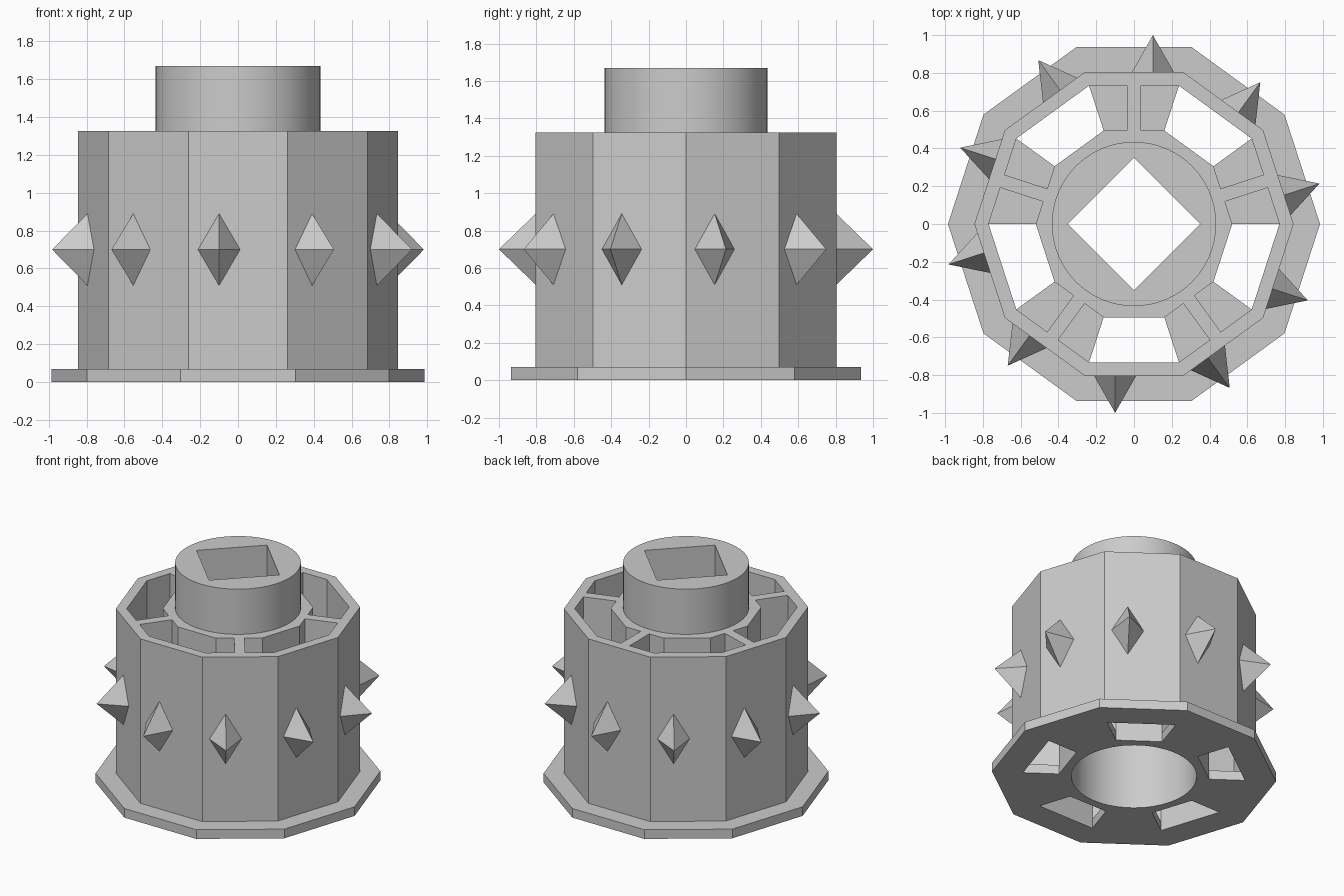
import bpy, bmesh
from math import cos, sin, pi, radians
from mathutils import Matrix, Vector

cube = bpy.data.objects.get("Cube")
if cube:
    bpy.data.objects.remove(cube, do_unlink=True)

SIDES = 10
STEP = 2 * pi / SIDES
FLANGE_R, WALL_R, INNER_R, HUB_R, BORE_R = 0.985, 0.845, 0.77, 0.52, 0.433
FLANGE_TOP, BODY_TOP, COLLAR_TOP = 0.07, 1.325, 1.67
RIB_HALF = 0.036

grey = bpy.data.materials.new("plain_grey")
grey.use_nodes = True
colour = (0.6, 0.6, 0.6, 1)
grey.diffuse_color = colour
grey.node_tree.nodes["Principled BSDF"].inputs["Base Color"].default_value = colour


def ring(radius, count):
    return [Vector((radius * cos(2 * pi * i / count), radius * sin(2 * pi * i / count)))
            for i in range(count)]


def corner(radius, angle):
    return Vector((radius * cos(angle), radius * sin(angle)))


def add_object(name, bm):
    bmesh.ops.recalc_face_normals(bm, faces=bm.faces)
    mesh = bpy.data.meshes.new(name)
    bm.to_mesh(mesh)
    bm.free()
    mesh.materials.append(grey)
    obj = bpy.data.objects.new(name, mesh)
    bpy.context.collection.objects.link(obj)
    return obj


def extruded(name, loops, bottom, top):
    """Solid whose cross-section is the first loop with the others cut out."""
    curve = bpy.data.curves.new(name + "_profile", 'CURVE')
    curve.dimensions = '2D'
    curve.fill_mode = 'BOTH'
    curve.extrude = (top - bottom) / 2
    for loop in loops:
        spline = curve.splines.new('POLY')
        spline.points.add(len(loop) - 1)
        for point, p in zip(spline.points, loop):
            point.co = (p.x, p.y, 0, 1)
        spline.use_cyclic_u = True
    helper = bpy.data.objects.new(name + "_profile", curve)
    bpy.context.collection.objects.link(helper)
    graph = bpy.context.evaluated_depsgraph_get()
    mesh = bpy.data.meshes.new_from_object(helper.evaluated_get(graph))
    bm = bmesh.new()
    bm.from_mesh(mesh)
    bpy.data.objects.remove(helper, do_unlink=True)
    bpy.data.meshes.remove(mesh)
    bmesh.ops.remove_doubles(bm, verts=bm.verts, dist=0.0005)
    bmesh.ops.translate(bm, verts=bm.verts, vec=(0, 0, (top + bottom) / 2))
    return add_object(name, bm)


def opening(middle):
    """Floor opening that fills one sector between hub and wall."""
    a, b = middle - STEP / 2, middle + STEP / 2
    return [corner(INNER_R, a), corner(INNER_R, b), corner(HUB_R, b), corner(HUB_R, a)]


def pocket(middle):
    """Space between two neighbouring ribs."""
    def rib_point(radius, side):
        angle = middle + side * STEP
        tangent = Vector((-sin(angle), cos(angle)))
        return corner(radius * cos(STEP / 2), angle) - side * RIB_HALF * tangent
    a, b = middle - STEP / 2, middle + STEP / 2
    return [rib_point(INNER_R, -1), corner(INNER_R, a), corner(INNER_R, b), rib_point(INNER_R, 1),
            rib_point(HUB_R, 1), corner(HUB_R, b), corner(HUB_R, a), rib_point(HUB_R, -1)]


open_sectors = [-pi / 2 + 2 * STEP * k for k in range(SIDES // 2)]
bore = ring(BORE_R, 64)

# Base plate, ribbed body and round collar with a square socket
flange = extruded("base_flange", [ring(FLANGE_R, SIDES), bore] + [opening(a) for a in open_sectors],
                  0, FLANGE_TOP)
body = extruded("ribbed_body", [ring(WALL_R, SIDES), bore] + [pocket(a) for a in open_sectors],
                FLANGE_TOP, BODY_TOP)
collar = extruded("socket_collar", [ring(0.435, 64), ring(0.35, 4)], BODY_TOP, COLLAR_TOP)

# One diamond-based spike on each wall face, shifted sideways
bm = bmesh.new()
for i in range(SIDES):
    angle = STEP * (i + 0.5)
    spike = bmesh.ops.create_cone(bm, cap_ends=True, segments=4, radius1=1, radius2=0, depth=1)
    bmesh.ops.rotate(bm, verts=spike["verts"], matrix=Matrix.Rotation(0, 3, 'Z'))
    base = WALL_R * cos(STEP / 2) - 0.003
    place = (Matrix.Rotation(angle, 4, 'Z') @ Matrix.Translation((base, -0.1, 0.7))
             @ Matrix.Rotation(pi / 2, 4, 'Y') @ Matrix.Diagonal((0.193, 0.113, 1 - base, 1))
             @ Matrix.Translation((0, 0, 0.5)))
    bmesh.ops.transform(bm, matrix=place, verts=spike["verts"])
add_object("wall_spikes", bm)

# Round surfaces smooth, corners sharp
for obj in (flange, body, collar):
    bpy.ops.object.select_all(action='DESELECT')
    obj.select_set(True)
    bpy.context.view_layer.objects.active = obj
    bpy.ops.object.shade_smooth_by_angle(angle=radians(30))
